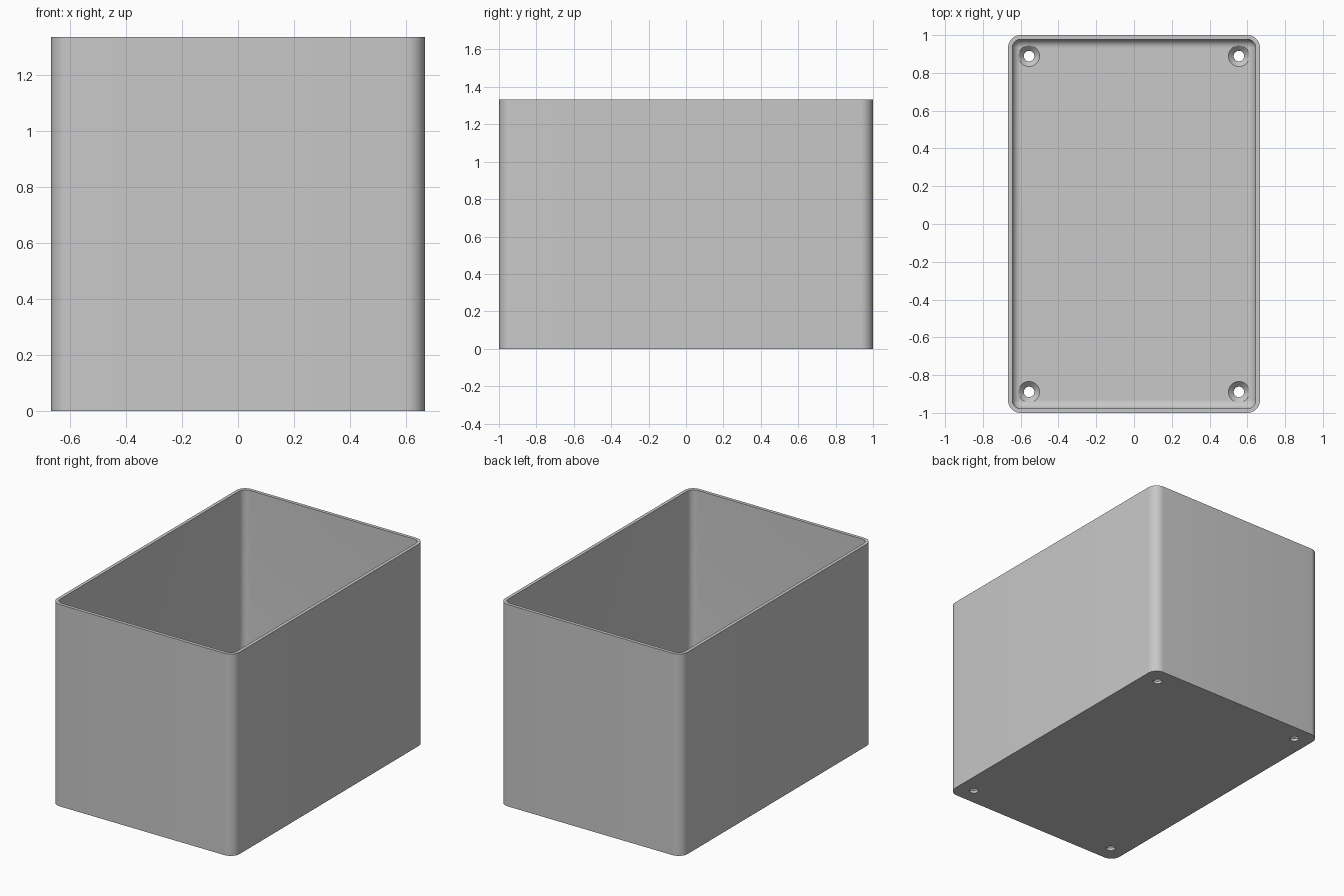
import bpy
import bmesh
from math import sin, cos, pi, radians

default = bpy.data.objects.get("Cube")
if default:
    bpy.data.objects.remove(default, do_unlink=True)

UNIT = 2 / 90                      # one small step of the design grid
WIDTH, LENGTH, HEIGHT = 60 * UNIT, 90 * UNIT, 60 * UNIT
CORNER, WALL, FLOOR, FILLET = 3 * UNIT, UNIT, 2 * UNIT, 2 * UNIT
HOLE_X, HOLE_Y = 25 * UNIT, 40 * UNIT
STEPS = 10

grey = bpy.data.materials.new("Plain Grey")
grey.use_nodes = True
COLOUR = (0.58, 0.58, 0.58, 1)
grey.diffuse_color = COLOUR
grey.node_tree.nodes["Principled BSDF"].inputs["Base Color"].default_value = COLOUR


def rounded_ring(bm, inset, z):
    """Ring of vertices around a rounded rectangle."""
    r = max(CORNER - inset, 0)
    cx, cy = WIDTH / 2 - inset - r, LENGTH / 2 - inset - r
    ring = []
    for quarter, (sx, sy) in enumerate([(1, 1), (-1, 1), (-1, -1), (1, -1)]):
        for i in range(STEPS + 1):
            a = (quarter + i / STEPS) * pi / 2
            ring.append(bm.verts.new((sx * cx + r * cos(a), sy * cy + r * sin(a), z)))
    return ring


def circle_ring(bm, x, y, r, z, n=40):
    return [bm.verts.new((x + r * cos(2 * pi * i / n), y + r * sin(2 * pi * i / n), z))
            for i in range(n)]


def loft(bm, rings):
    """Skin a stack of rings and cap both ends."""
    n = len(rings[0])
    for low, high in zip(rings, rings[1:]):
        for i in range(n):
            j = (i + 1) % n
            bm.faces.new((low[i], low[j], high[j], high[i]))
    bm.faces.new(rings[0][::-1])
    bm.faces.new(rings[-1])


def make_object(name, bm):
    bmesh.ops.remove_doubles(bm, verts=bm.verts, dist=1e-5)
    bmesh.ops.recalc_face_normals(bm, faces=bm.faces)
    mesh = bpy.data.meshes.new(name)
    bm.to_mesh(mesh)
    bm.free()
    mesh.materials.append(grey)
    obj = bpy.data.objects.new(name, mesh)
    bpy.context.collection.objects.link(obj)
    return obj


# Open box: outer wall up, over the rim, down the inside and round to the floor
bm = bmesh.new()
profile = [(0, 0), (0, HEIGHT), (WALL, HEIGHT)]
for i in range(STEPS + 1):
    a = i / STEPS * pi / 2
    profile.append((WALL + FILLET * (1 - cos(a)), FLOOR + FILLET * (1 - sin(a))))
loft(bm, [rounded_ring(bm, inset, z) for inset, z in profile])
box = make_object("open_box", bm)

# Countersunk screw holes in the four floor corners
SHAFT, HEAD = 1.25 * UNIT, 2.5 * UNIT
bm = bmesh.new()
for sx in (-1, 1):
    for sy in (-1, 1):
        loft(bm, [circle_ring(bm, sx * HOLE_X, sy * HOLE_Y, r, z) for r, z in (
            (SHAFT, -UNIT), (SHAFT, FLOOR - (HEAD - SHAFT)),
            (HEAD, FLOOR), (HEAD, FLOOR + 2 * UNIT))])
cutter = make_object("screw_hole_cutter", bm)
cutter.hide_render = True

cut = box.modifiers.new("Screw Holes", "BOOLEAN")
cut.operation = "DIFFERENCE"
cut.solver = "EXACT"
cut.object = cutter
bpy.ops.object.select_all(action="DESELECT")
box.select_set(True)
bpy.context.view_layer.objects.active = box
bpy.ops.object.modifier_apply(modifier=cut.name)
bpy.data.objects.remove(cutter, do_unlink=True)

bpy.ops.object.shade_smooth_by_angle(angle=radians(30))
